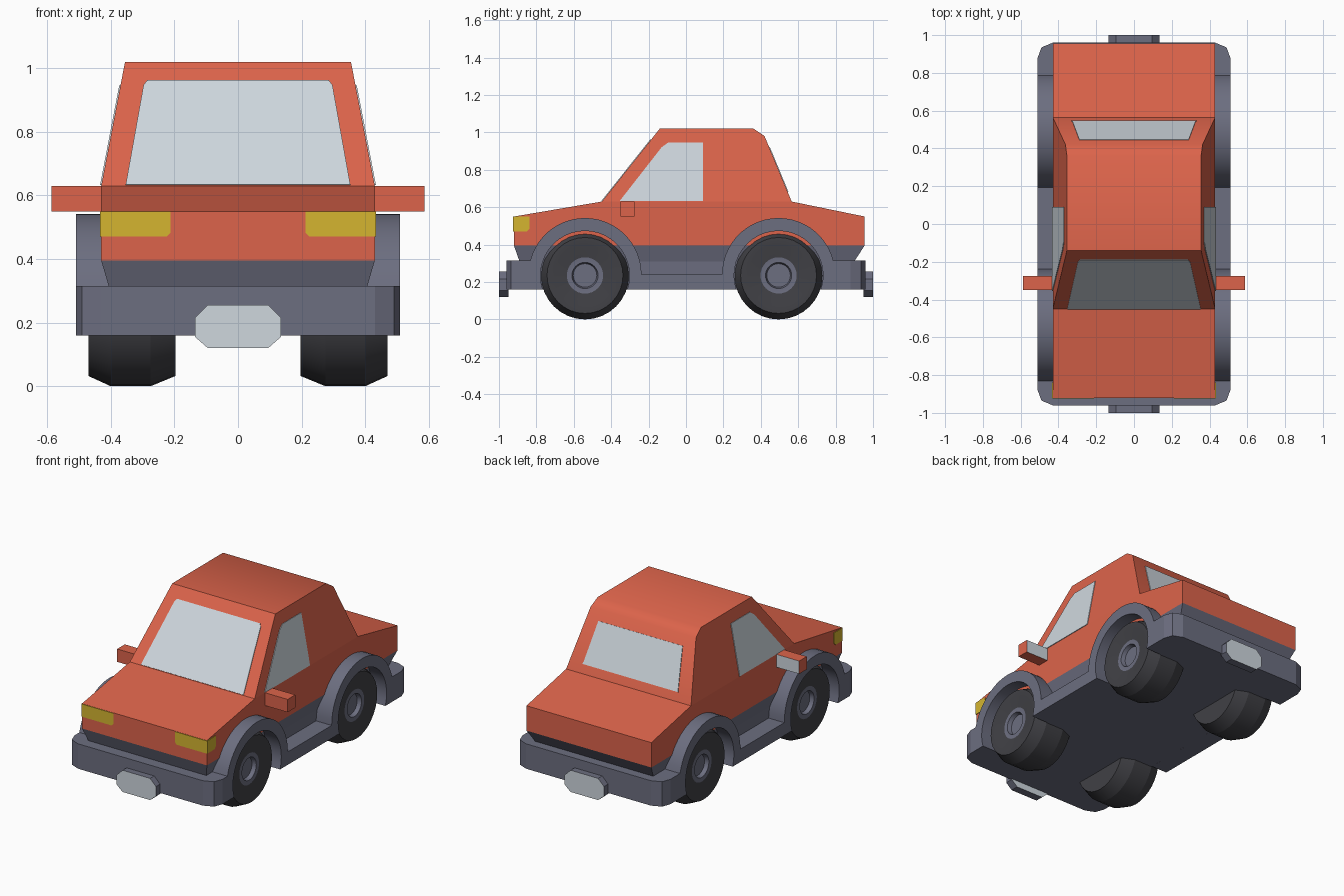
import bpy, bmesh, math
from mathutils import Vector

if "Cube" in bpy.data.objects:
    bpy.data.objects.remove(bpy.data.objects["Cube"])


def material(name, rgb):
    m = bpy.data.materials.new(name)
    m.diffuse_color = (*rgb, 1)
    m.use_nodes = True
    m.node_tree.nodes["Principled BSDF"].inputs["Base Color"].default_value = m.diffuse_color
    return m


RED = material("red paint", (0.72, 0.127, 0.07))
GREY = material("blue grey trim", (0.15, 0.156, 0.215))
TIRE = material("black rubber", (0.052, 0.052, 0.06))
GLASS = material("pale glass", (0.62, 0.68, 0.73))
YELLOW = material("yellow lamp", (0.66, 0.46, 0.03))


def finish(name, bm, mats, rule=None, smooth=None):
    bmesh.ops.recalc_face_normals(bm, faces=bm.faces[:])
    bm.normal_update()
    if rule:
        for f in bm.faces:
            f.material_index = rule(f)
    me = bpy.data.meshes.new(name)
    bm.to_mesh(me)
    bm.free()
    for m in mats:
        me.materials.append(m)
    ob = bpy.data.objects.new(name, me)
    bpy.context.collection.objects.link(ob)
    if smooth:
        bpy.ops.object.select_all(action='DESELECT')
        ob.select_set(True)
        bpy.context.view_layer.objects.active = ob
        bpy.ops.object.shade_smooth_by_angle(angle=math.radians(smooth))
    return ob


def loft(name, a, b, mats, rule=None, smooth=None):
    """Solid between two matching outlines."""
    bm = bmesh.new()
    va = [bm.verts.new(p) for p in a]
    vb = [bm.verts.new(p) for p in b]
    bm.faces.new(va)
    bm.faces.new(vb[::-1])
    n = len(a)
    for i in range(n):
        j = (i + 1) % n
        bm.faces.new((va[i], vb[i], vb[j], va[j]))
    return finish(name, bm, mats, rule, smooth)


def side_solid(name, yz, half, mat, smooth=None):
    """Side profile stretched across the car, half width depends on height."""
    return loft(name, [(-half(z), y, z) for y, z in yz],
                [(half(z), y, z) for y, z in yz], [mat], smooth=smooth)


def plate(name, pts, normal, mat):
    """Thin panel lying on a surface."""
    n = Vector(normal).normalized()
    return loft(name, [Vector(p) - n * 0.003 for p in pts],
                [Vector(p) + n * 0.004 for p in pts], [mat])


def arc(cy, cz, r, a0, a1, n=24):
    return [(cy + r * math.cos(math.radians(a0 + (a1 - a0) * i / n)),
             cz + r * math.sin(math.radians(a0 + (a1 - a0) * i / n))) for i in range(n + 1)]


FRONT, REAR = -0.54, 0.495


def cab_x(z):
    return 0.43 - 0.192 * (z - 0.63)


# Painted body and cabin
side_solid("body", [(-0.92, 0.395), (-0.92, 0.55), (-0.45, 0.63), (0.565, 0.63),
                    (0.955, 0.55), (0.955, 0.395)], lambda z: 0.43, RED)
side_solid("cabin", [(-0.45, 0.63), (-0.14, 1.02), (0.36, 1.02), (0.42, 0.98),
                     (0.565, 0.63)], cab_x, RED, smooth=36)

# Tapered lower skirt and flat floor block
def ring(hx, y0, y1, z):
    return [(-hx, y0, z), (hx, y0, z), (hx, y1, z), (-hx, y1, z)]


loft("lower_skirt", ring(0.405, -0.89, 0.90, 0.31), ring(0.43, -0.92, 0.955, 0.395), [GREY])
loft("floor", ring(0.40, -0.88, 0.88, 0.16), ring(0.405, -0.88, 0.88, 0.312), [GREY])

# Bumpers with cut corners, and their number plates
for s, word in ((-1, "front"), (1, "rear")):
    plan = [(-0.51, 0.88), (-0.49, 0.935), (-0.43, 0.96), (0.43, 0.96), (0.49, 0.935), (0.51, 0.88)]
    loft(word + "_bumper", [(x, s * y, 0.16) for x, y in plan],
         [(x, s * y, 0.315) for x, y in plan], [GREY])
    octagon = [(-0.135, 0.155), (-0.095, 0.12), (0.095, 0.12), (0.135, 0.155),
               (0.135, 0.215), (0.095, 0.255), (-0.095, 0.255), (-0.135, 0.215)]
    loft(word + "_plate", [(x, s * 0.95, z) for x, z in octagon],
         [(x, s * 1.0, z) for x, z in octagon], [GREY, GLASS],
         rule=lambda f: int(abs(f.normal.y) > 0.9))

# Fender and sill outline with wheel openings
fender = ([(-0.88, 0.16), (-0.88, 0.315)]
          + arc(FRONT, 0.24, 0.302, 165.5, 0) + arc(REAR, 0.24, 0.302, 180, 14.5)
          + [(0.88, 0.315), (0.88, 0.16)]
          + arc(REAR, 0.235, 0.238, -18.4, 198.4) + arc(FRONT, 0.235, 0.238, -18.4, 198.4))

# Tyre and hub cross-section: radius, distance from centre line
wheel = [(0, 0.20), (0.203, 0.197), (0.235, 0.275), (0.235, 0.40), (0.203, 0.47),
         (0.165, 0.47), (0.097, 0.455), (0.07, 0.455), (0.063, 0.43), (0, 0.43)]


def make_wheel(name, s, cy):
    bm = bmesh.new()
    vs = [bm.verts.new((s * x, cy, 0.235 + r)) for r, x in wheel]
    es = [bm.edges.new(vs[i:i + 2]) for i in range(len(vs) - 1)]
    bmesh.ops.spin(bm, geom=vs + es, cent=(0, cy, 0.235), axis=(1, 0, 0),
                   angle=math.tau, steps=32, use_duplicate=False)
    bmesh.ops.remove_doubles(bm, verts=bm.verts[:], dist=0.0005)

    def is_hub(f):
        c = f.calc_center_median()
        return int(abs(c.x) > 0.42 and math.hypot(c.y - cy, c.z - 0.235) < 0.096)
    finish(name, bm, [TIRE, GREY], is_hub, smooth=22)


for s, word in ((1, "left"), (-1, "right")):
    loft(word + "_fender", [(s * 0.40, y, z) for y, z in fender],
         [(s * 0.51, y, z) for y, z in fender], [GREY], smooth=25)
    make_wheel(word + "_front_wheel", s, FRONT)
    make_wheel(word + "_rear_wheel", s, REAR)

    # Side window
    win = [(-0.355, 0.632), (-0.13, 0.92), (-0.095, 0.945), (0.09, 0.945), (0.09, 0.632)]
    plate(word + "_side_window", [(s * cab_x(z), y, z) for y, z in win], (s, 0, 0.192), GLASS)

    # Headlight wrapping round the corner
    lamp = [(0.432, 0.47), (0.225, 0.47), (0.212, 0.483), (0.212, 0.549), (0.432, 0.549)]
    plate(word + "_headlight", [(s * x, -0.92, z) for x, z in lamp], (0, -1, 0), YELLOW)
    lamp = [(-0.922, 0.47), (-0.85, 0.47), (-0.838, 0.483), (-0.838, 0.549), (-0.922, 0.549)]
    plate(word + "_headlight_side", [(s * 0.43, y, z) for y, z in lamp], (s, 0, 0), YELLOW)

    # Door mirror with a glass rear face
    box = [(-0.35, 0.55), (-0.35, 0.63), (-0.275, 0.63), (-0.275, 0.55)]
    loft(word + "_mirror", [(s * 0.41, y, z) for y, z in box],
         [(s * 0.587, y, z) for y, z in box], [RED, GLASS],
         rule=lambda f: int(f.normal.y > 0.9))

# Windscreen and rear window
screen = [(0.353, 0.632), (0.297, 0.945), (0.285, 0.96)]
screen += [(-x, z) for x, z in screen[::-1]]
plate("windscreen", [(x, -0.45 + (z - 0.63) * 0.31 / 0.39, z) for x, z in screen],
      (0, -0.39, 0.31), GLASS)
back = [(0.33, 0.68), (0.325, 0.695), (0.29, 0.92)]
back += [(-x, z) for x, z in back[::-1]]
plate("rear_window", [(x, 0.565 - (z - 0.63) * 0.145 / 0.35, z) for x, z in back],
      (0, 0.35, 0.145), GLASS)
